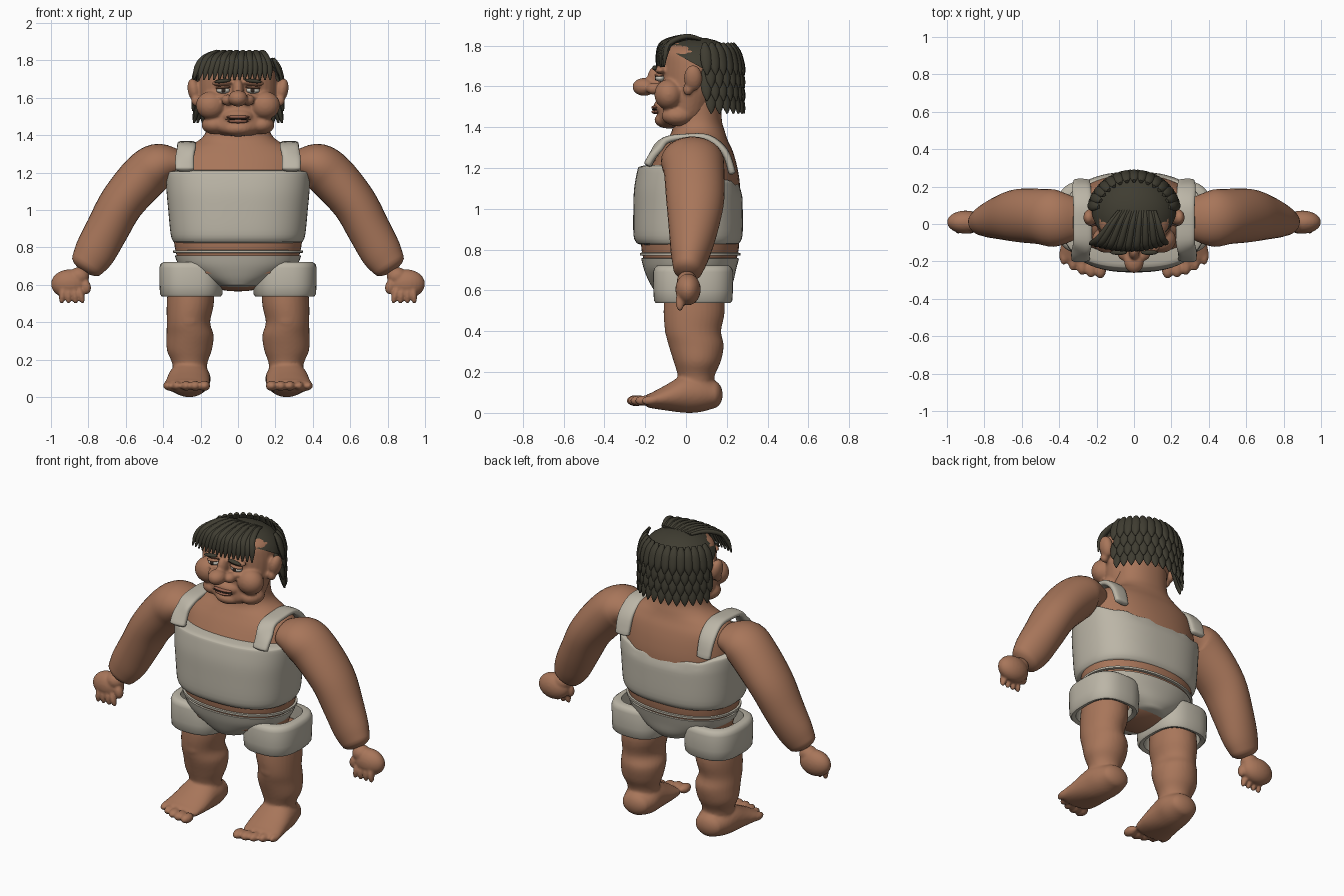
import bpy, bmesh, math
from mathutils import Vector, Matrix

if "Cube" in bpy.data.objects:
    bpy.data.objects.remove(bpy.data.objects["Cube"])


def material(name, rgb):
    m = bpy.data.materials.new(name)
    m.use_nodes = True
    m.diffuse_color = (*rgb, 1)
    m.node_tree.nodes["Principled BSDF"].inputs["Base Color"].default_value = (*rgb, 1)
    return m


SKIN = material("skin", (0.39, 0.18, 0.102))
CLOTH = material("cloth", (0.50, 0.465, 0.385))
HAIR = material("dark hair", (0.05, 0.046, 0.031))
WHITE = material("eye white", (0.6, 0.57, 0.5))
IRIS = material("iris", (0.03, 0.02, 0.015))
LIP = material("lip", (0.3, 0.12, 0.075))
X, Y, Z = Vector((1, 0, 0)), Vector((0, 1, 0)), Vector((0, 0, 1))


def spline(rings, steps):
    """Catmull-Rom through rings of (x, y, z, half width, half depth)."""
    r = [Vector(q) for q in rings]
    if steps == 1:
        return r
    out = []
    for i in range(len(r) - 1):
        p0, p1, p2, p3 = r[max(i - 1, 0)], r[i], r[i + 1], r[min(i + 2, len(r) - 1)]
        for k in range(steps):
            t = k / steps
            out.append(0.5 * (2 * p1 + (p2 - p0) * t + (2 * p0 - 5 * p1 + 4 * p2 - p3) * t * t
                              + (3 * p1 - p0 - 3 * p2 + p3) * t ** 3))
    return out + [r[-1]]


def loft(bm, rings, ref=Y, axis=None, seg=32, steps=4, power=2, dome=(0, 0), loop=False):
    """Skin a row of oval rings; axis keeps rings parallel, dome rounds the two ends."""
    r = spline(rings, steps)
    pos = [Vector(q[:3]) for q in r]
    tan = [axis or (pos[min(i + 1, len(r) - 1)] - pos[max(i - 1, 0)]).normalized() for i in range(len(r))]
    data = [(pos[i], tan[i], r[i][3], r[i][4]) for i in range(len(r))]
    caps = [[], []]
    for end, i, sign in ((0, 0, -1), (1, -1, 1)):
        if dome[end]:
            p, t, a, b = data[i]
            for ang in (0.4, 0.8, 1.15, 1.45):
                c = math.cos(ang)
                caps[end].append((p + t * sign * dome[end] * math.sin(ang), t, a * c, b * c))
    data = caps[0][::-1] + data + caps[1]
    rows = []
    for p, t, a, b in data:
        v = (ref - t * ref.dot(t)).normalized()
        u = v.cross(t)
        row = []
        for k in range(seg):
            c, s = math.cos(math.tau * k / seg), math.sin(math.tau * k / seg)
            row.append(bm.verts.new(p + u * math.copysign(abs(c) ** (2 / power), c) * a
                                    + v * math.copysign(abs(s) ** (2 / power), s) * b))
        rows.append(row)
    pairs = list(zip(rows, rows[1:])) + ([(rows[-1], rows[0])] if loop else [])
    for lo, hi in pairs:
        for k in range(seg):
            bm.faces.new((lo[k], lo[(k + 1) % seg], hi[(k + 1) % seg], hi[k]))
    if not loop:
        bm.faces.new(rows[0][::-1])
        bm.faces.new(rows[-1])


def ball(bm, loc, size, both=False, roll=0):
    """Ellipsoid, rolled about y; both adds its mirror image."""
    for s in (1, -1) if both else (1,):
        m = (Matrix.Translation((loc[0] * s, loc[1], loc[2]))
             @ Matrix.Rotation(roll * s, 4, 'Y') @ Matrix.Diagonal((*size, 1)))
        bmesh.ops.create_uvsphere(bm, u_segments=24, v_segments=14, radius=1, matrix=m)


def finish(name, bm, mat, mirror=False, blend=0):
    bmesh.ops.recalc_face_normals(bm, faces=bm.faces)
    me = bpy.data.meshes.new(name)
    bm.to_mesh(me)
    bm.free()
    me.materials.append(mat)
    ob = bpy.data.objects.new(name, me)
    bpy.context.collection.objects.link(ob)
    bpy.ops.object.select_all(action='DESELECT')
    ob.select_set(True)
    bpy.context.view_layer.objects.active = ob
    bpy.ops.object.shade_smooth_by_angle(angle=math.radians(50))
    if blend:
        rm = ob.modifiers.new("Fuse", 'REMESH')
        rm.mode, rm.voxel_size, rm.use_smooth_shade = 'VOXEL', blend, True
        sm = ob.modifiers.new("Soften", 'SMOOTH')
        sm.factor, sm.iterations = 0.5, 4
    if mirror:
        ob.modifiers.new("Mirror", 'MIRROR').use_mirror_merge = False
    return ob


# Torso and neck
bm = bmesh.new()
loft(bm, [(0, .02, .66, .3, .2), (0, .02, .8, .338, .238), (0, .02, .95, .35, .24), (0, .025, 1.1, .36, .24),
          (0, .04, 1.2, .355, .212), (0, .05, 1.28, .34, .18), (0, .055, 1.335, .28, .15),
          (0, .06, 1.38, .2, .13), (0, .055, 1.44, .165, .12), (0, .055, 1.56, .16, .12)],
     axis=Z, seg=48, power=2.2)
ball(bm, (0, .03, .64), (.2, .17, .075))
finish("torso", bm, SKIN)

# Chest wrap, its top edge dipping at the back
bm = bmesh.new()
loft(bm, [(0, .01, .83, .345, .25), (0, .01, .87, .36, .267), (0, .01, 1.0, .373, .268), (0, .01, 1.1, .382, .264),
          (0, .012, 1.19, .386, .25), (0, .012, 1.205, .38, .243)],
     axis=Z, seg=64, power=2.5, dome=(.015, .015))
for v in bm.verts:
    if v.co.z > 1.05 and v.co.y > 0:
        v.co.z -= (v.co.z - 1.05) * v.co.y * 2.2 + .006 * math.sin(v.co.x * 45) * (v.co.z > 1.15)
finish("chest_wrap", bm, CLOTH)

# Shoulder straps
bm = bmesh.new()
loft(bm, [(.285, -.185, 1.22, .05, .02), (.285, -.15, 1.28, .05, .02), (.275, -.1, 1.335, .05, .018),
          (.275, 0, 1.352, .05, .016), (.275, .11, 1.345, .05, .018), (.28, .19, 1.28, .05, .018),
          (.28, .225, 1.18, .045, .018)], ref=Vector((0, .05, 1)), power=3, dome=(.012, .012), seg=24)
finish("shoulder_straps", bm, CLOTH, mirror=True)

# Shorts: waist string, seat and hollow leg cuffs
bm = bmesh.new()
loft(bm, [(0, .02, .772, .347, .246), (0, .02, .784, .347, .246)], axis=Z, seg=48, power=2.2, dome=(.006, .006))
finish("waist_string", bm, CLOTH)
bm = bmesh.new()
loft(bm, [(0, .025, .6, .13, .18), (0, .025, .64, .22, .205), (0, .02, .7, .31, .225), (0, .02, .757, .338, .24)],
     axis=Z, seg=48, power=2.2, dome=(.015, .006))
finish("shorts_seat", bm, CLOTH)
bm = bmesh.new()
loft(bm, [(.25, .035, z, .17 + d, .195 + d) for z, d in
          ((.7, -.05), (.545, -.035), (.538, -.02), (.538, -.012), (.55, -.003), (.6, 0), (.69, .001),
           (.71, -.005), (.722, -.02), (.722, -.05))], axis=Z, seg=40, steps=1, power=2.7, loop=True)
finish("shorts_cuffs", bm, CLOTH, mirror=True)

# Arms
bm = bmesh.new()
loft(bm, [(.33, .03, 1.25, .08, .12), (.42, .03, 1.24, .118, .152), (.5, .04, 1.18, .128, .148),
          (.62, .045, 1.04, .12, .142), (.7, .035, .895, .115, .12), (.765, .02, .775, .11, .095),
          (.805, .01, .71, .093, .075)], dome=(.04, .045))
finish("arms", bm, SKIN, mirror=True)

# Hands
bm = bmesh.new()
ball(bm, (.9, .01, .605), (.1, .062, .078))
ball(bm, (.85, .005, .645), (.055, .05, .05))
ball(bm, (.812, -.015, .59), (.026, .026, .04), roll=.2)
for i in range(4):
    ball(bm, (.84 + .033 * i, -.03, .545), (.018, .021, .047), roll=.25 - .12 * i)
finish("hands", bm, SKIN, mirror=True, blend=.007)

# Legs and feet
bm = bmesh.new()
loft(bm, [(.25, .04, .64, .12, .14), (.255, .04, .5, .126, .15), (.265, .035, .4, .116, .137),
          (.256, .05, .33, .126, .135), (.26, .055, .25, .12, .115), (.258, .05, .18, .094, .09),
          (.255, .05, .1, .09, .085)], axis=Z)
ball(bm, (.262, -.065, .41), (.06, .04, .05))
loft(bm, [(.252, .13, .09, .09, .07), (.255, .07, .096, .108, .092), (.262, 0, .096, .113, .096),
          (.27, -.1, .074, .12, .062), (.282, -.175, .06, .122, .036)], ref=Z, axis=-Y, dome=(.05, .03))
for i in range(5):
    ball(bm, (.18 + .049 * i, -.245 + .0045 * i * i, .06), (.032 - .0025 * i, .047, .028 - .001 * i))
finish("legs", bm, SKIN, mirror=True, blend=.009)

# Head with cheeks, nose, jowls, brows and ears
bm = bmesh.new()
loft(bm, [(0, -.02, 1.405, .1, .1), (0, -.01, 1.44, .165, .13), (0, .01, 1.52, .19, .14), (0, .02, 1.6, .203, .15),
          (0, .03, 1.7, .205, .155), (0, .03, 1.77, .185, .145), (0, .03, 1.81, .12, .1)], axis=Z, dome=(.01, .01))
for loc, size in (((0, -.085, 1.435), (.085, .07, .042)), ((0, -.1, 1.5), (.085, .06, .045)),
                  ((0, -.205, 1.597), (.052, .058, .044)), ((0, -.145, 1.64), (.03, .045, .06))):
    ball(bm, loc, size)
for loc, size, roll in (((.145, -.085, 1.56), (.08, .07, .075), 0), ((.125, -.04, 1.455), (.07, .08, .05), 0),
                        ((.055, -.155, 1.588), (.034, .04, .03), 0), ((.078, -.125, 1.683), (.062, .032, .02), .1),
                        ((.075, -.115, 1.607), (.045, .03, .014), 0), ((.235, .035, 1.64), (.034, .045, .065), .2),
                        ((.225, .01, 1.585), (.025, .025, .03), 0)):
    ball(bm, loc, size, True, roll)
finish("head", bm, SKIN, blend=.008)

# Eyes, eyebrows and mouth
for name, mat, loc, size, roll in (("eyes", WHITE, (.08, -.127, 1.64), (.036, .023, .017), 0),
                                   ("irises", IRIS, (.078, -.145, 1.641), (.013, .008, .013), 0),
                                   ("upper_lids", SKIN, (.08, -.131, 1.655), (.041, .024, .008), .08),
                                   ("eyebrows", HAIR, (.082, -.152, 1.69), (.045, .014, .011), .12)):
    bm = bmesh.new()
    ball(bm, loc, size, True, roll)
    finish(name, bm, mat)
bm = bmesh.new()
ball(bm, (0, -.15, 1.497), (.062, .02, .01))
ball(bm, (0, -.147, 1.475), (.055, .022, .011))
finish("lips", bm, LIP)
bm = bmesh.new()
ball(bm, (0, -.152, 1.486), (.068, .015, .004))
finish("mouth_line", bm, IRIS)

# Hair cap, open over the face and ears
bm = bmesh.new()
ball(bm, (0, .055, 1.68), (.228, .215, .16))
bmesh.ops.bisect_plane(bm, geom=bm.verts[:] + bm.edges[:] + bm.faces[:], plane_co=(0, .06, 1.7),
                       plane_no=Vector((0, .55, 1)), clear_inner=True)
for v in bm.verts:
    if v.co.y < .06:
        v.co.z = max(v.co.z, 1.695)
finish("hair_cap", bm, HAIR)

# Overlapping locks around the back
bm = bmesh.new()
for row in range(4):
    count = 15 - row % 2
    for i in range(count):
        th = math.radians(12 + 156 * (i + .5 * (row % 2)) / 14)
        d = Vector((math.cos(th), math.sin(th), 0))
        top = 1.785 - .063 * row
        path = [(d.x * (.222 + o), .055 + d.y * (.205 + o), top - drop, w, .4 * w + .004)
                for o, drop, w in ((-.03, -.025, .012), (-.005, .015, .027), (.01, .06, .028),
                                   (.02, .1, .02), (.024, .13, .003))]
        loft(bm, path, ref=d, seg=10, steps=3)
finish("back_locks", bm, HAIR)

# Swept fringe
bm = bmesh.new()
for i in range(16):
    t = i / 15
    bow = .035 * (1 - (2 * t - 1) ** 2)
    lift = .006 * (i % 2)
    loft(bm, [(-.08 + .19 * t, .07, 1.832, .010, .008), (-.13 + .26 * t, 0, 1.838 + lift, .016, .013),
              (-.185 + .335 * t, -.075 - bow, 1.808 + lift, .02, .014),
              (-.218 + .385 * t, -.1 - bow, 1.76, .019, .013), (-.238 + .41 * t, -.108 - bow, 1.695, .004, .004)],
         ref=Vector((0, -.6, 1)), seg=10)
finish("fringe", bm, HAIR)
